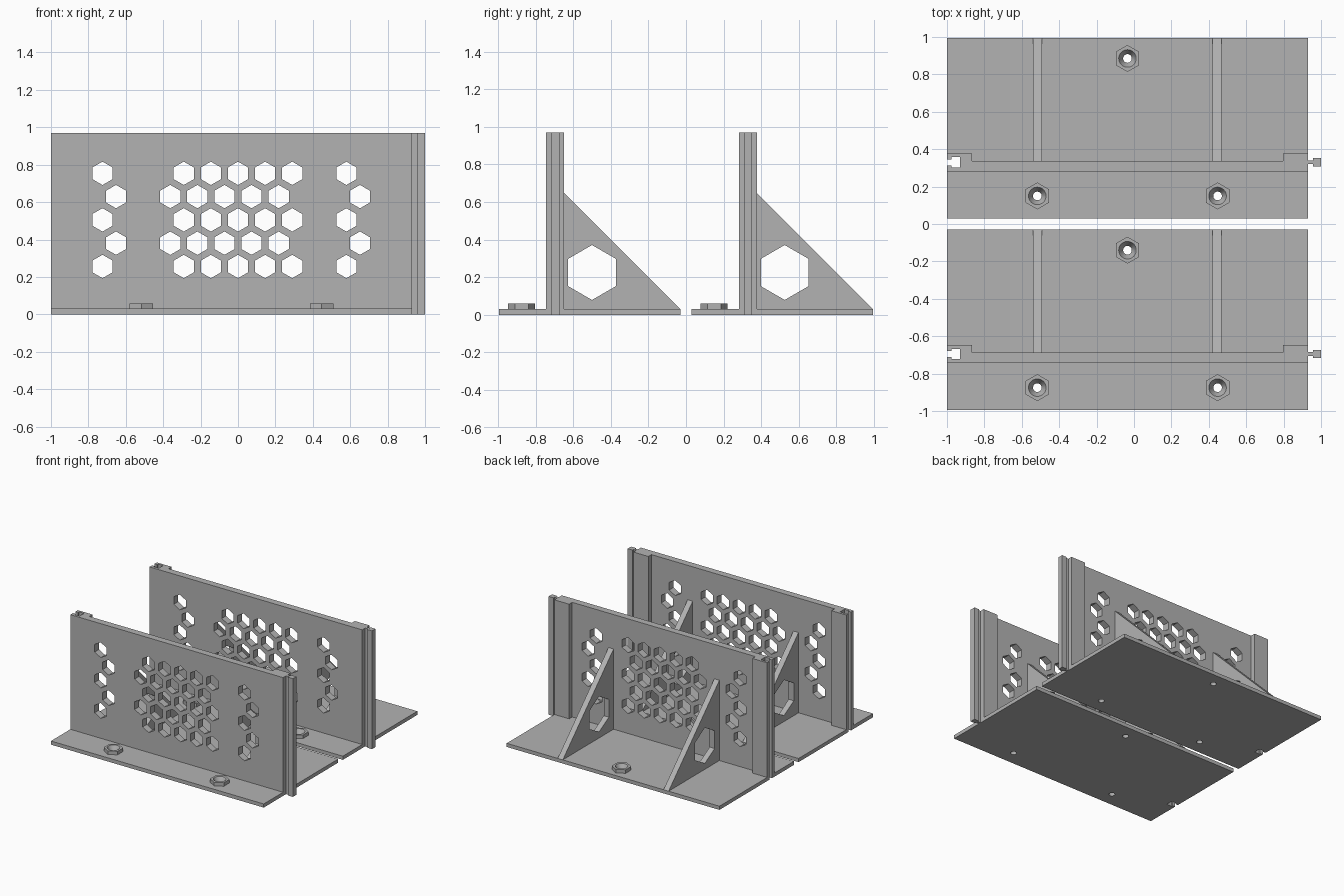
import bpy, bmesh, math

if "Cube" in bpy.data.objects:
    bpy.data.objects.remove(bpy.data.objects["Cube"])

grey = bpy.data.materials.new("grey_plastic")
grey.diffuse_color = (0.45, 0.45, 0.45, 1)
grey.use_nodes = True
grey.node_tree.nodes["Principled BSDF"].inputs["Base Color"].default_value = grey.diffuse_color

# Main dimensions of the rear bracket; the front one is a shifted copy
PITCH = 1.025
X0, X1, XC = -1.0, 0.93, -0.035
Y0, Y1 = 0.03, 0.995
BASE, TOP = 0.03, 0.97
WF, WB, PAD = 0.281, 0.337, 0.377
JOINT_Y = 0.33
AXES = {"x": lambda u, v, w: (w, u, v),
        "y": lambda u, v, w: (u, w, v),
        "z": lambda u, v, w: (u, v, w)}


def loft(bm, rings):
    """Skin a list of equally long point rings and cap both ends."""
    rows = [[bm.verts.new(p) for p in ring] for ring in rings]
    n = len(rows[0])
    for a, b in zip(rows, rows[1:]):
        for i in range(n):
            bm.faces.new((a[i], a[(i + 1) % n], b[(i + 1) % n], b[i]))
    bm.faces.new(rows[0][::-1])
    bm.faces.new(rows[-1])


def prism(bm, pts, axis, a, b):
    f = AXES[axis]
    loft(bm, [[f(u, v, w) for u, v in pts] for w in (a, b)])


def finish(name, bm):
    bmesh.ops.recalc_face_normals(bm, faces=bm.faces)
    me = bpy.data.meshes.new(name)
    bm.to_mesh(me)
    bm.free()
    me.materials.append(grey)
    ob = bpy.data.objects.new(name, me)
    bpy.context.collection.objects.link(ob)
    return ob


def solid(name, pts, axis, a, b):
    bm = bmesh.new()
    prism(bm, pts, axis, a, b)
    return finish(name, bm)


def rect(u0, v0, u1, v1):
    return [(u0, v0), (u1, v0), (u1, v1), (u0, v1)]


def polygon(u, v, r, n=6):
    return [(u + r * math.sin(2 * math.pi * i / n),
             v + r * math.cos(2 * math.pi * i / n)) for i in range(n)]


def cut(ob, cutter):
    m = ob.modifiers.new("cut", "BOOLEAN")
    m.operation, m.solver, m.object = "DIFFERENCE", "EXACT", cutter
    bpy.context.view_layer.objects.active = ob
    bpy.ops.object.modifier_apply(modifier=m.name)


parts, cutters = [], []

# T-shaped slot that receives the neighbour's tongue
slot = solid("slot_cutter", [
    (X0 - 0.02, JOINT_Y - 0.016), (-0.975, JOINT_Y - 0.016),
    (-0.975, JOINT_Y - 0.028), (-0.93, JOINT_Y - 0.028),
    (-0.93, JOINT_Y + 0.028), (-0.975, JOINT_Y + 0.028),
    (-0.975, JOINT_Y + 0.016), (X0 - 0.02, JOINT_Y + 0.016)], "z", -0.05, 1.1)

# Countersunk screw holes
SCREWS = [(XC, 0.885), (XC - 0.482, 0.15), (XC + 0.482, 0.15)]
bm = bmesh.new()
for x, y in SCREWS:
    loft(bm, [[(px, py, z) for px, py in polygon(x, y, r, 32)]
              for r, z in ((0.023, -0.02), (0.023, 0.012), (0.05, 0.065))])
drill = finish("screw_hole_cutter", bm)

# Honeycomb holes, leaving out the columns where the ribs meet the wall
bm = bmesh.new()
for row in range(5):
    cols = (-5, -2, -1, 0, 1, 2, 4) if row % 2 == 0 else \
           (-4.5, -2.5, -1.5, -0.5, 0.5, 1.5, 4.5)
    for c in cols:
        prism(bm, polygon(c * 0.1449, 0.256 + row * 0.1245, 0.0625),
              "y", WF - 0.05, PAD + 0.05)
honeycomb = finish("honeycomb_cutter", bm)
cutters += [slot, drill, honeycomb]

# Base plate
base = solid("base_plate", rect(X0, Y0, X1, Y1), "z", 0, BASE)
cut(base, slot)
cut(base, drill)
parts.append(base)

# Perforated wall with thicker pads at both ends
wall = solid("wall", [
    (X0, WF), (X1, WF), (X1, PAD), (0.796, PAD), (0.796, WB),
    (-0.866, WB), (-0.866, PAD), (X0, PAD)], "z", BASE, TOP)
cut(wall, slot)
cut(wall, honeycomb)
parts.append(wall)

# Tongue on the right end
parts.append(solid("tongue", [
    (X1, JOINT_Y - 0.01), (0.957, JOINT_Y - 0.01), (0.957, JOINT_Y - 0.022),
    (1.0, JOINT_Y - 0.022), (1.0, JOINT_Y + 0.022), (0.957, JOINT_Y + 0.022),
    (0.957, JOINT_Y + 0.01), (X1, JOINT_Y + 0.01)], "z", 0, TOP))

# Triangular ribs with a hexagonal window
window = solid("rib_window_cutter", polygon(0.525, 0.225, 0.146), "x", -1, 1)
cutters.append(window)
for side, x in (("left", XC - 0.481), ("right", XC + 0.479)):
    rib = solid(side + "_rib", [(WB, BASE), (Y1, BASE), (WB, BASE + Y1 - WB)],
                "x", x - 0.023, x + 0.023)
    cut(rib, window)
    parts.append(rib)

# Hexagonal screw bosses
for i, (x, y) in enumerate(SCREWS):
    boss = solid("screw_boss_%d" % (i + 1), polygon(x, y, 0.072), "z", BASE, 0.059)
    cut(boss, drill)
    parts.append(boss)

for c in cutters:
    bpy.data.objects.remove(c)

# Front bracket: copy of the rear one
for ob in parts:
    twin = ob.copy()
    twin.name = "front_" + ob.name
    twin.location.y = -PITCH
    bpy.context.collection.objects.link(twin)
    ob.name = "rear_" + ob.name
